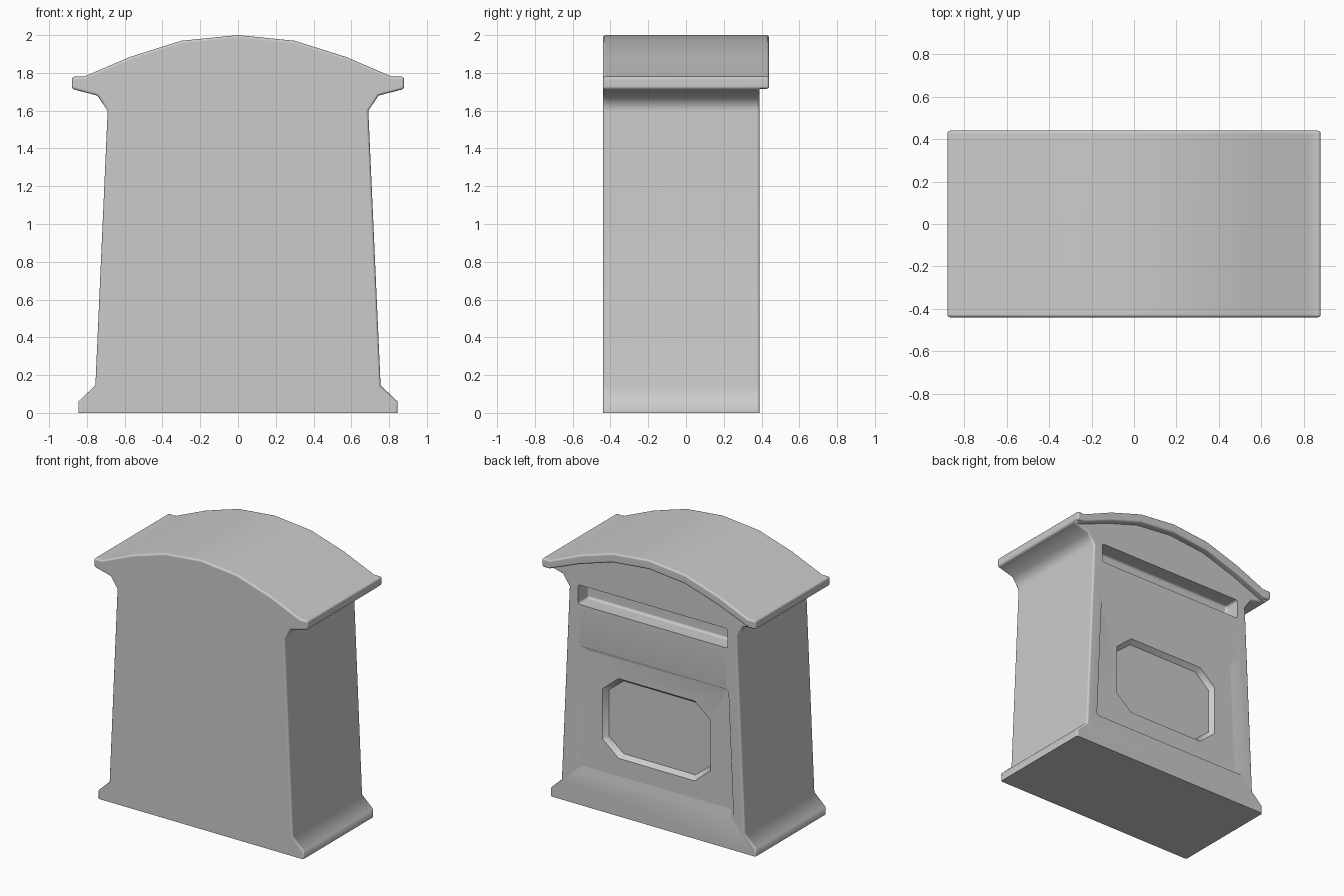
import bpy
import bmesh
from math import radians

default = bpy.data.objects.get("Cube")
if default:
    bpy.data.objects.remove(default)

# Painted metal
paint = bpy.data.materials.new("grey_paint")
paint.use_nodes = True
GREY = (0.6, 0.6, 0.6, 1)
paint.diffuse_color = GREY
paint.node_tree.nodes["Principled BSDF"].inputs["Base Color"].default_value = GREY

FRONT, BACK, RIM = -0.44, 0.39, 0.44
DOOR = BACK - 0.045


def mirrored(half):
    """Close a right-hand x, z outline with its mirror image."""
    return half + [(-x, z) for x, z in reversed(half) if x > 0]


def prism(name, outline, y0, y1, taper=0.0):
    """Extrude an x, z outline along y; taper insets the y0 end."""
    bm = bmesh.new()
    mid = sum(z for _, z in outline) / len(outline)
    hx = max(x for x, _ in outline)
    hz = max(z for _, z in outline) - mid
    ends = []
    for y, inset in ((y0, taper), (y1, 0)):
        ends.append([bm.verts.new((x * (1 - inset / hx), y,
                                   mid + (z - mid) * (1 - inset / hz)))
                     for x, z in outline])
    bm.faces.new(ends[0])
    bm.faces.new(ends[1][::-1])
    n = len(outline)
    for i in range(n):
        j = (i + 1) % n
        bm.faces.new((ends[0][i], ends[1][i], ends[1][j], ends[0][j]))
    bmesh.ops.recalc_face_normals(bm, faces=bm.faces)
    mesh = bpy.data.meshes.new(name)
    bm.to_mesh(mesh)
    bm.free()
    obj = bpy.data.objects.new(name, mesh)
    bpy.context.collection.objects.link(obj)
    mesh.materials.append(paint)
    return obj


def round_corners(obj, width):
    mod = obj.modifiers.new("rounding", "BEVEL")
    mod.width = width
    mod.segments = 3
    mod.limit_method = "ANGLE"
    mod.angle_limit = radians(60)


def round_outer_edges(obj, width):
    """Round the convex sharp edges, leaving the footprint crisp."""
    bm = bmesh.new()
    bm.from_mesh(obj.data)
    bmesh.ops.remove_doubles(bm, verts=bm.verts, dist=0.004)
    bmesh.ops.dissolve_limit(bm, angle_limit=radians(1),
                             verts=bm.verts, edges=bm.edges)
    edges = [e for e in bm.edges
             if len(e.link_faces) == 2 and e.is_convex
             and e.calc_face_angle() > radians(55)
             and max(v.co.z for v in e.verts) > 0.01]
    bmesh.ops.bevel(bm, geom=edges, offset=width, offset_type="OFFSET",
                    segments=3, profile=0.5, affect="EDGES",
                    clamp_overlap=False)
    bm.to_mesh(obj.data)
    bm.free()


def carve(obj, cutter):
    cutter.hide_render = True
    mod = obj.modifiers.new("carve", "BOOLEAN")
    mod.operation = "DIFFERENCE"
    mod.solver = "EXACT"
    mod.object = cutter
    graph = bpy.context.evaluated_depsgraph_get()
    mesh = bpy.data.meshes.new_from_object(obj.evaluated_get(graph))
    obj.modifiers.clear()
    obj.data = mesh
    bpy.data.objects.remove(cutter)


# Flared body with arched roof, as one full-depth block
body = prism("letterbox_body", mirrored([
    (0.845, 0), (0.845, 0.06), (0.755, 0.145), (0.69, 1.6), (0.745, 1.68),
    (0.88, 1.715), (0.88, 1.78), (0.815, 1.78), (0.57, 1.885),
    (0.3, 1.97), (0, 2)]), FRONT, RIM)

# Step the wall in below the overhanging roof rim
carve(body, prism("rim_cutter", mirrored([
    (1, -0.1), (1, 1.715), (0.82, 1.715), (0.57, 1.815),
    (0.3, 1.9), (0, 1.93)]), BACK, RIM + 0.1))
round_outer_edges(body, 0.014)

# Letter slot
slot = prism("slot_cutter", mirrored([(0.615, 1.49), (0.615, 1.635)]),
             BACK - 0.12, BACK + 0.1)
round_corners(slot, 0.018)
carve(body, slot)

# Recessed door panel with sloping sides
door = prism("door_cutter", mirrored([(0.7, 0.202), (0.655, 1.218)]),
             DOOR, BACK + 0.045, 0.07)
round_corners(door, 0.018)
carve(body, door)

# Sunken eight-sided field in the door
carve(body, prism("field_cutter", mirrored([
    (0.315, 0.405), (0.445, 0.515), (0.445, 0.89), (0.315, 1.0)]),
    DOOR - 0.035, DOOR + 0.001, 0.027))

# Smooth shading with crisp recess edges
bpy.ops.object.select_all(action="DESELECT")
body.select_set(True)
bpy.context.view_layer.objects.active = body
bpy.ops.object.shade_smooth_by_angle(angle=radians(48))
normals = body.modifiers.new("even_shading", "WEIGHTED_NORMAL")
normals.keep_sharp = True
